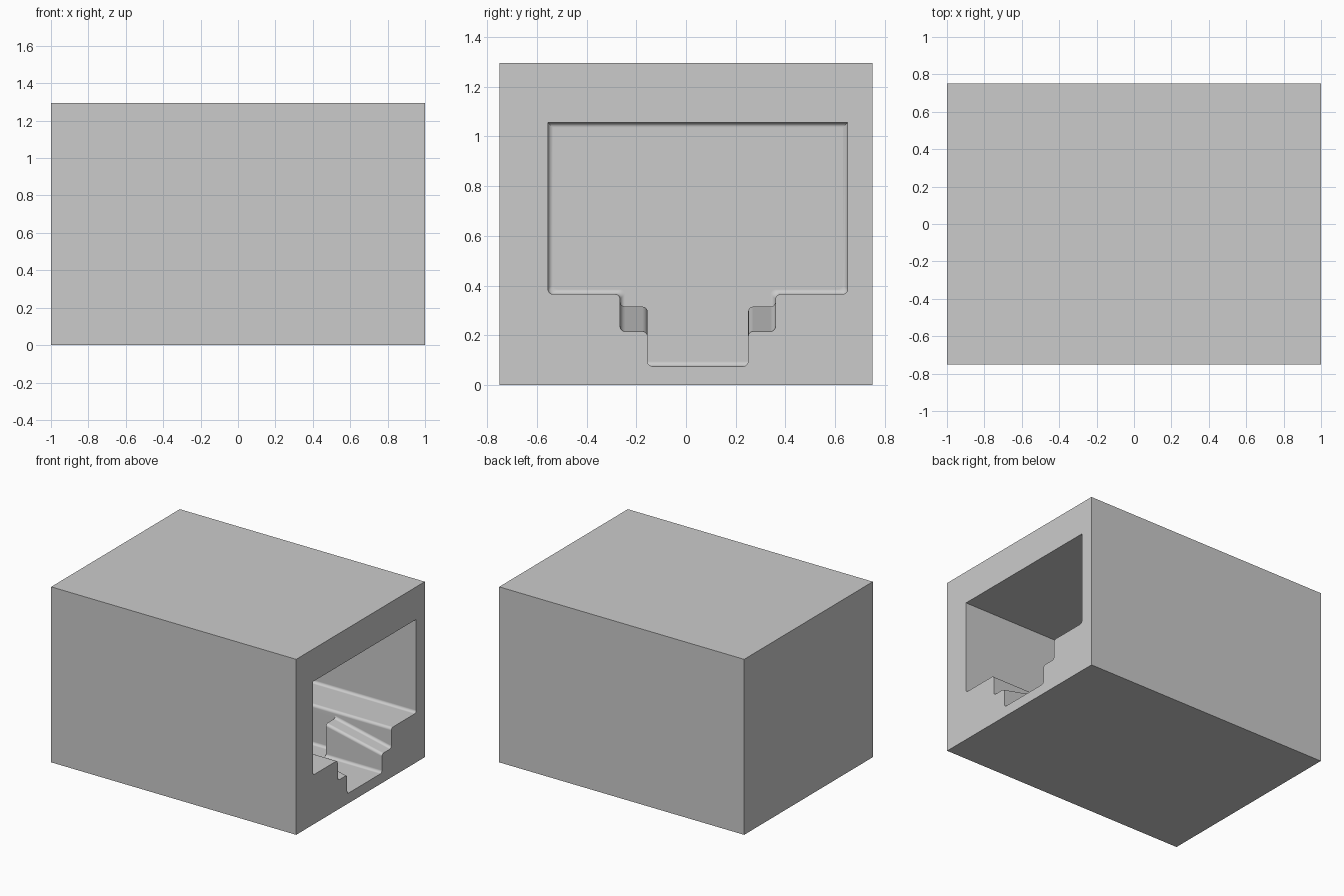
import bpy, bmesh, math
from mathutils import Vector, Matrix

if "Cube" in bpy.data.objects:
    bpy.data.objects.remove(bpy.data.objects["Cube"], do_unlink=True)

HEIGHT, DEPTH = 1.295, 1.5      # outer body
MID = 0.0475                    # centre line of the opening
R = 0.02                        # fillet radius
SEG = 5
RAMP_X, BACK_X = 0.543, -0.3    # end of latch ramps, end of socket
WIDE, STEP, SLOT = 0.6025, 0.3125, 0.2025    # half widths of the opening
CEILING, SHELF, FLOOR = 1.055, 0.365, 0.075
RAMP_LOW, RAMP_HIGH = 0.215, 0.315


def profile(ramp_z=None, inset=0.0):
    """Stepped opening outline; with no ramp the lower slot is full width."""
    half = [(WIDE, CEILING, 0), (WIDE, SHELF, R), (STEP, SHELF, R)]
    if ramp_z is not None:
        half += [(STEP, ramp_z, R), (SLOT, ramp_z, R), (SLOT, FLOOR, R)]
    else:
        half += [(STEP, RAMP_HIGH, 0), (STEP, FLOOR, R), (SLOT, FLOOR, 0)]
    half = [(w - inset, z + (-inset if z == CEILING else inset), r) for w, z, r in half]
    corners = half + [(-w, z, r) for w, z, r in reversed(half)]
    points = []
    for i, (w, z, r) in enumerate(corners):
        p = Vector((w, z))
        u = (Vector(corners[i - 1][:2]) - p).normalized()
        v = (Vector(corners[(i + 1) % len(corners)][:2]) - p).normalized()
        for k in range(SEG + 1):
            t = math.pi / 2 * k / SEG
            points.append(p + u * r * (1 - math.sin(t)) + v * r * (1 - math.cos(t)))
    return points


bm = bmesh.new()

# Outer block, open at the socket end
bmesh.ops.create_cube(bm, size=1, matrix=Matrix.Translation((0, 0, HEIGHT / 2))
                      @ Matrix.Diagonal((2, DEPTH, HEIGHT, 1)))
bm.normal_update()
mouth = [f for f in bm.faces if f.normal.x > 0.9]
bmesh.ops.delete(bm, geom=mouth, context='FACES_ONLY')

# Socket lining: rising latch ramps, full-width chamber, rounded back edge
sections = [(1.0, profile(RAMP_LOW)), (RAMP_X, profile(RAMP_HIGH)), (RAMP_X, profile())]
for k in range(SEG + 1):
    a = math.pi / 2 * k / SEG
    sections.append((BACK_X + R * (1 - math.sin(a)), profile(inset=R * (1 - math.cos(a)))))
rings = [[bm.verts.new((x, MID + p.x, p.y)) for p in pts] for x, pts in sections]
for near, far in zip(rings, rings[1:]):
    for i in range(len(near)):
        j = (i + 1) % len(near)
        bm.faces.new((near[i], near[j], far[j], far[i]))
bm.faces.new(rings[-1])
bmesh.ops.remove_doubles(bm, verts=bm.verts[:], dist=0.0002)

# Face around the opening
rim = [e for e in bm.edges if e.is_boundary and all(v.co.x > 0.999 for v in e.verts)]
bmesh.ops.triangle_fill(bm, use_beauty=True, edges=rim, normal=(1, 0, 0))
bmesh.ops.recalc_face_normals(bm, faces=bm.faces[:])

mesh = bpy.data.meshes.new("socket_body")
bm.to_mesh(mesh)
bm.free()
body = bpy.data.objects.new("socket_body", mesh)
bpy.context.scene.collection.objects.link(body)

# Plain grey finish
grey = bpy.data.materials.new("light_grey")
grey.use_nodes = True
colour = (0.6, 0.6, 0.6, 1)
grey.diffuse_color = colour
next(n for n in grey.node_tree.nodes
     if n.type == 'BSDF_PRINCIPLED').inputs["Base Color"].default_value = colour
mesh.materials.append(grey)

# Smooth fillets, crisp flats
for ob in bpy.context.selected_objects:
    ob.select_set(False)
body.select_set(True)
bpy.context.view_layer.objects.active = body
bpy.ops.object.shade_smooth_by_angle(angle=math.radians(30))
weighted = body.modifiers.new("even_normals", 'WEIGHTED_NORMAL')
weighted.keep_sharp = True
